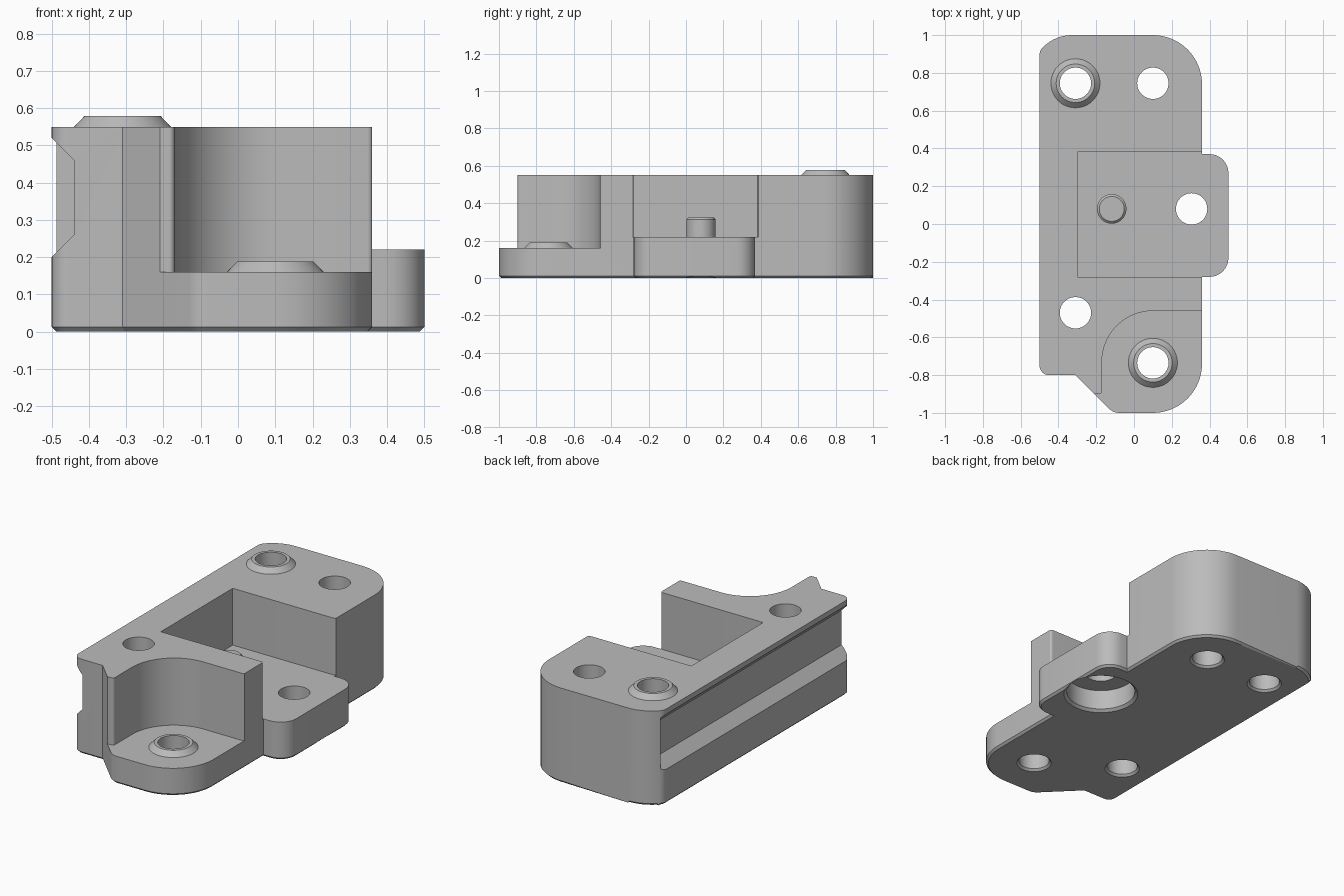
import bpy, bmesh, math
from mathutils import Vector

if "Cube" in bpy.data.objects:
    bpy.data.objects.remove(bpy.data.objects["Cube"])

grey = bpy.data.materials.new("plain grey")
grey.use_nodes = True
grey.diffuse_color = (0.5, 0.5, 0.5, 1)
grey.node_tree.nodes["Principled BSDF"].inputs["Base Color"].default_value = (0.5, 0.5, 0.5, 1)


def finish(name, bm):
    bmesh.ops.recalc_face_normals(bm, faces=bm.faces)
    mesh = bpy.data.meshes.new(name)
    bm.to_mesh(mesh)
    bm.free()
    mesh.materials.append(grey)
    obj = bpy.data.objects.new(name, mesh)
    bpy.context.collection.objects.link(obj)
    return obj


def rounded(corners):
    """Turn (x, y, radius) corners into a filleted outline."""
    out = []
    for i, (x, y, r) in enumerate(corners):
        p = Vector((x, y))
        if r == 0:
            out.append(p)
            continue
        a = (Vector(corners[i - 1][:2]) - p).normalized()
        b = (Vector(corners[(i + 1) % len(corners)][:2]) - p).normalized()
        half = a.angle(b) / 2
        centre = p + (a + b).normalized() * r / math.sin(half)
        start = p + a * r / math.tan(half) - centre
        end = p + b * r / math.tan(half) - centre
        sweep = start.angle(end)
        steps = 16 if r > 0.15 else 8
        for k in range(steps + 1):
            t = k / steps
            out.append(centre + (start * math.sin((1 - t) * sweep)
                                 + end * math.sin(t * sweep)) / math.sin(sweep))
    return out


def prism(name, corners, z0, z1, bevel=0):
    """Extrude a filleted outline, with an optional chamfer round the bottom."""
    bm = bmesh.new()
    base = bm.faces.new([bm.verts.new((p.x, p.y, z0)) for p in rounded(corners)])
    top = bmesh.ops.extrude_face_region(bm, geom=[base], use_keep_orig=True)["geom"]
    for v in top:
        if isinstance(v, bmesh.types.BMVert):
            v.co.z = z1
    if bevel:
        edges = [e for e in bm.edges if all(v.co.z == z0 for v in e.verts)]
        bmesh.ops.bevel(bm, geom=edges, offset=bevel, segments=1, affect='EDGES')
    return finish(name, bm)


def lathe(name, centre, profile, sides=48):
    """Solid of revolution from (radius, z) pairs, bottom to top."""
    bm = bmesh.new()
    rings = []
    for r, z in profile:
        rings.append([bm.verts.new((centre[0] + r * math.cos(math.tau * k / sides),
                                    centre[1] + r * math.sin(math.tau * k / sides), z))
                      for k in range(sides)])
    for low, high in zip(rings, rings[1:]):
        for k in range(sides):
            n = (k + 1) % sides
            bm.faces.new((low[k], low[n], high[n], high[k]))
    bm.faces.new(rings[0])
    bm.faces.new(rings[-1])
    return finish(name, bm)


def combine(body, tool, operation):
    mod = body.modifiers.new(tool.name, 'BOOLEAN')
    mod.object, mod.operation, mod.solver = tool, operation, 'EXACT'
    bpy.context.view_layer.objects.active = body
    bpy.ops.object.modifier_apply(modifier=mod.name)
    bpy.data.objects.remove(tool)


# Main block with side tab
body = prism("bracket_body", [
    (-0.5, -0.8, 0.05), (-0.31, -0.8, 0), (-0.11, -1, 0.08), (0.36, -1, 0.26),
    (0.36, -0.28, 0), (0.5, -0.28, 0.1), (0.5, 0.37, 0.1), (0.36, 0.37, 0),
    (0.36, 1, 0.26), (-0.418, 1, 0.22), (-0.5, 0.918, 0.055)], 0, 0.55, 0.012)

# Front step and middle pocket
combine(body, prism("front_step", [
    (0.6, -0.42, 0), (0.362, -0.42, 0), (0.362, -0.46, 0.015), (-0.17, -0.46, 0.27),
    (-0.17, -0.9, 0.015), (-0.4, -0.9, 0), (-0.4, -1.1, 0), (0.6, -1.1, 0)],
    0.16, 0.8), 'DIFFERENCE')
combine(body, prism("middle_pocket", [
    (-0.3, -0.28, 0), (0.362, -0.28, 0.015), (0.362, -0.35, 0), (0.6, -0.35, 0),
    (0.6, 0.45, 0), (0.362, 0.45, 0), (0.362, 0.38, 0.015), (-0.3, 0.38, 0)],
    0.22, 0.8), 'DIFFERENCE')

# Dovetail groove along the outer side
bm = bmesh.new()
section = [(-0.56, 0.58), (-0.44, 0.46), (-0.44, 0.26), (-0.56, 0.14)]
ends = [[bm.verts.new((x, y, z)) for x, z in section] for y in (-0.95, 0.93)]
for loop in ends:
    bm.faces.new(loop)
for k in range(4):
    n = (k + 1) % 4
    bm.faces.new((ends[0][k], ends[0][n], ends[1][n], ends[1][k]))
combine(body, finish("side_groove", bm), 'DIFFERENCE')

# Raised collars and locating peg
back_hole, front_hole, tab_hole = (-0.31, 0.745), (0.1, -0.735), (0.305, 0.08)
for spot, z in ((back_hole, 0.55), (front_hole, 0.16)):
    combine(body, lathe("collar", spot,
                        [(0.13, z - 0.03), (0.13, z), (0.102, z + 0.029)]), 'UNION')
combine(body, lathe("peg", (-0.118, 0.08),
                    [(0.078, 0.19), (0.078, 0.313), (0.066, 0.325)]), 'UNION')

# Screw holes with chamfered mouths underneath
for spot in (back_hole, front_hole, (0.1, 0.745), (-0.31, -0.47)):
    combine(body, lathe("screw_hole", spot,
                        [(0.107, -0.012), (0.083, 0.012), (0.083, 0.8)]), 'DIFFERENCE')

# Tab hole with a wide counterbore from below
combine(body, lathe("counterbore", tab_hole,
                    [(0.217, -0.012), (0.187, 0.014), (0.187, 0.13),
                     (0.083, 0.13), (0.083, 0.8)]), 'DIFFERENCE')

bpy.ops.object.select_all(action='DESELECT')
body.select_set(True)
bpy.context.view_layer.objects.active = body
bpy.ops.object.shade_smooth_by_angle(angle=math.radians(25))
